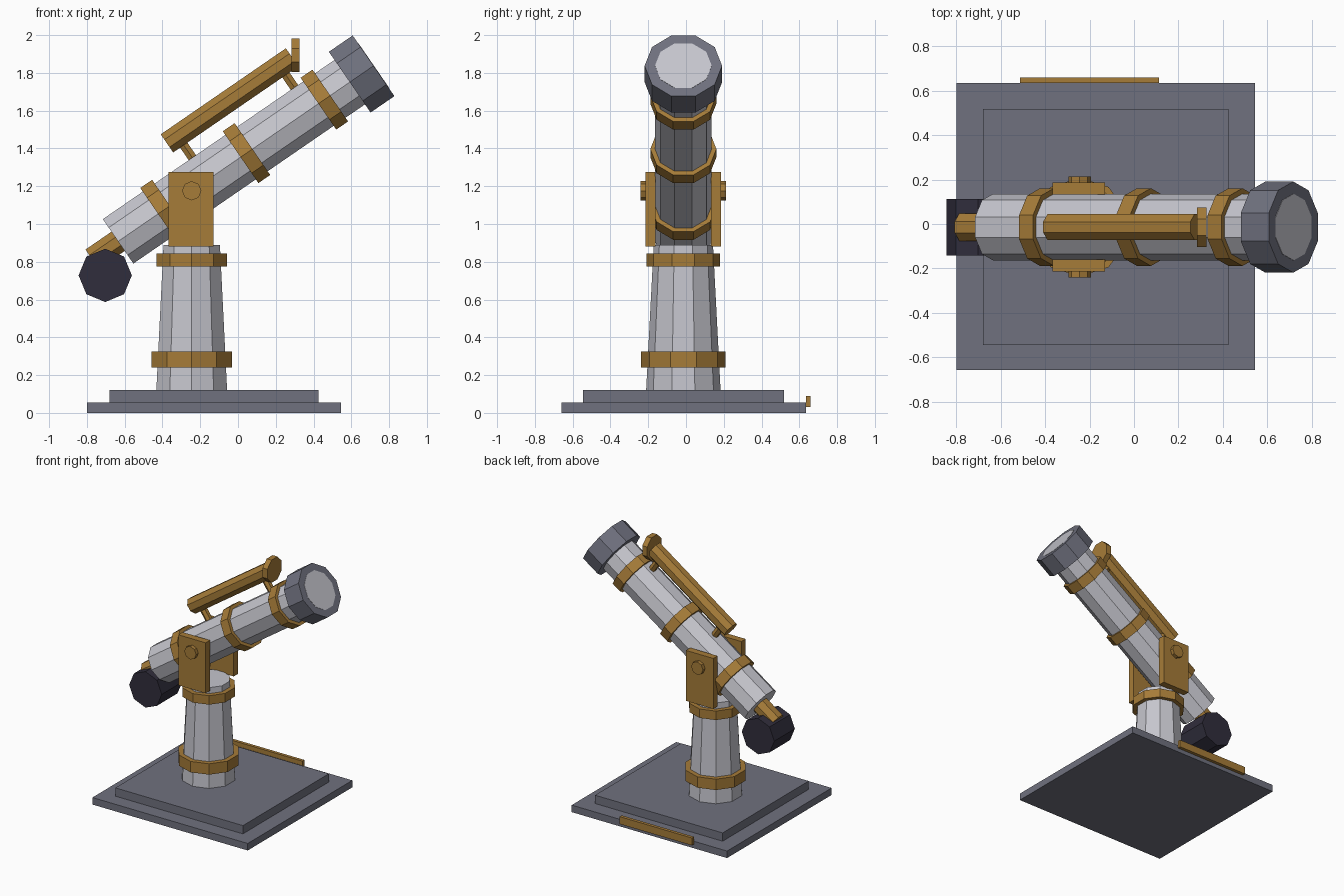
import bpy
import bmesh
import math
from mathutils import Matrix, Vector

if "Cube" in bpy.data.objects:
    bpy.data.objects.remove(bpy.data.objects["Cube"], do_unlink=True)


def material(name, rgb):
    m = bpy.data.materials.new(name)
    m.use_nodes = True
    colour = (*rgb, 1)
    m.diffuse_color = colour
    m.node_tree.nodes["Principled BSDF"].inputs["Base Color"].default_value = colour
    return m


SILVER = material("pale silver", (0.56, 0.56, 0.61))
BRASS = material("brass", (0.38, 0.2, 0.04))
SLATE = material("slate grey", (0.16, 0.165, 0.21))
DARK = material("dark navy", (0.03, 0.027, 0.045))


def finish(name, bm, mat):
    mesh = bpy.data.meshes.new(name)
    bm.to_mesh(mesh)
    bm.free()
    mesh.materials.append(mat)
    bpy.context.collection.objects.link(bpy.data.objects.new(name, mesh))


def box(name, mat, low, high):
    low, high = Vector(low), Vector(high)
    bm = bmesh.new()
    bmesh.ops.create_cube(bm, size=1, matrix=Matrix.Translation((low + high) / 2)
                          @ Matrix.Diagonal((*(high - low), 1)))
    finish(name, bm, mat)


def prism(name, mat, start, end, r1, r2=None, sides=8, flats=False):
    """Flat-sided cylinder or cone from start to end; flats turns it half a side."""
    start, end = Vector(start), Vector(end)
    z = (end - start).normalized()
    x = Vector((1, 0, 0)) if abs(z.y) > 0.9 else Vector((0, 1, 0))
    y = z.cross(x)
    frame = Matrix((x, y, z)).transposed().to_4x4()
    turn = -math.pi / 2 + (math.pi / sides if flats else 0)
    bm = bmesh.new()
    bmesh.ops.create_cone(bm, cap_ends=True, segments=sides, radius1=r1,
                          radius2=r1 if r2 is None else r2, depth=(end - start).length,
                          matrix=Matrix.Translation((start + end) / 2) @ frame
                          @ Matrix.Rotation(turn, 4, 'Z'))
    finish(name, bm, mat)


# Shared centre lines: pillar axis, pivot and tilted tube axis
CX, CY, PIVOT_Z = -0.245, -0.014, 1.176
TILT = math.radians(34.5)
PIVOT = Vector((CX, CY, PIVOT_Z))
ALONG = Vector((math.cos(TILT), 0, math.sin(TILT)))
ABOVE = Vector((-math.sin(TILT), 0, math.cos(TILT)))


def on_tube(u, v=0):
    return PIVOT + ALONG * u + ABOVE * v


# Stepped base with plaque on the back edge
box("base_slab", SLATE, (-0.8, -0.658, 0), (0.545, 0.635, 0.055))
box("base_step", SLATE, (-0.68, -0.546, 0.055), (0.425, 0.518, 0.12))
box("plaque", BRASS, (-0.513, 0.635, 0.032), (0.112, 0.66, 0.09))

# Tapered pillar and its collars
prism("pillar", SILVER, (CX, CY, 0.12), (CX, CY, 0.89), 0.197, 0.157, 10)
for name, low, high, r in (("lower_collar", 0.24, 0.325, 0.223),
                           ("upper_collar", 0.775, 0.845, 0.195)):
    prism(name, BRASS, (CX, CY, low), (CX, CY, high), r, sides=10)

# Fork plates and pivot knobs on both sides
for side, s in (("right", -1), ("left", 1)):
    inner, outer, tip = (CY + s * d for d in (0.147, 0.2, 0.227))
    box(side + "_fork_plate", BRASS, (-0.367, min(inner, outer), 0.88),
        (-0.13, max(inner, outer), 1.275))
    prism(side + "_pivot_knob", BRASS, (CX, inner, PIVOT_Z), (CX, tip, PIVOT_Z), 0.051)

# Main tube, front hood and bands; the tube end sits just proud as the lens
prism("main_tube", SILVER, on_tube(-0.473), on_tube(1.17), 0.15, sides=10)
prism("front_hood", SLATE, on_tube(1.015), on_tube(1.168), 0.205, sides=10)
for i, u in enumerate((-0.178, 0.352, 0.852)):
    prism(f"tube_band_{i + 1}", BRASS, on_tube(u - 0.038), on_tube(u + 0.038),
          0.175, sides=10)

# Finder scope with upright front disc and two struts
FINDER_V = 0.281
prism("finder_tube", BRASS, on_tube(0.034, FINDER_V), on_tube(0.838, FINDER_V),
      0.063, flats=True)
tip = on_tube(0.858, FINDER_V)
prism("finder_disc", BRASS, (0.284, CY, tip.z), (0.326, CY, tip.z), 0.096, flats=True)
for name, u in (("rear_strut", 0.102), ("front_strut", 0.758)):
    prism(name, BRASS, on_tube(u, 0.12), on_tube(u, FINDER_V), 0.027, sides=6)

# Eyepiece tube and crosswise dark drum
prism("eyepiece_tube", BRASS, on_tube(-0.64), on_tube(-0.46), 0.067, flats=True)
prism("eyepiece_drum", DARK, (-0.703, CY - 0.127, 0.728), (-0.703, CY + 0.127, 0.728), 0.141)
